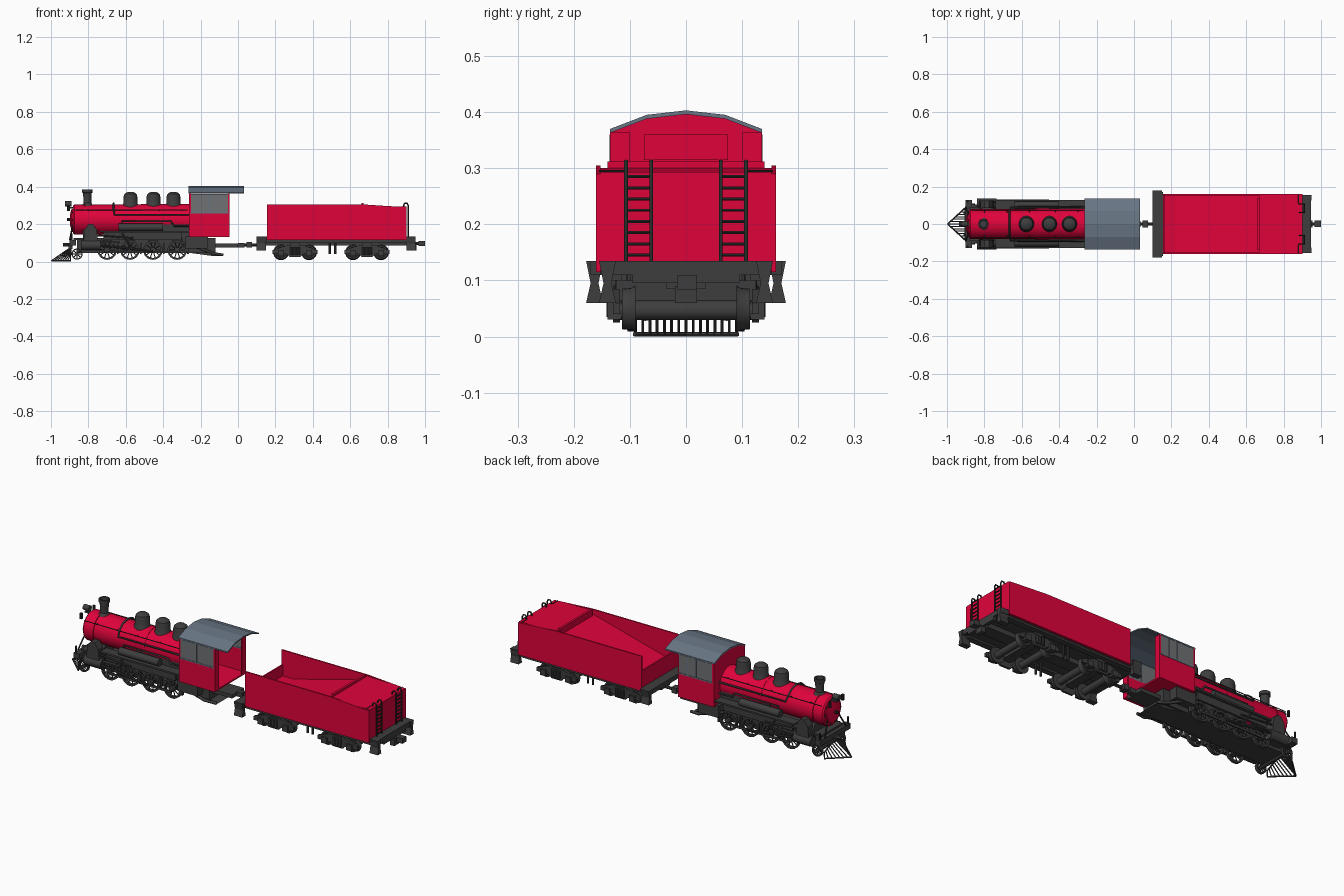
import bpy, bmesh, math
from mathutils import Vector

if "Cube" in bpy.data.objects:
    bpy.data.objects.remove(bpy.data.objects["Cube"])

def mat(name, c):
    m = bpy.data.materials.new(name)
    m.diffuse_color = (*c, 1)
    m.use_nodes = True
    m.node_tree.nodes["Principled BSDF"].inputs["Base Color"].default_value = m.diffuse_color
    return m

RED = mat("red paint", (0.74, 0.001, 0.043))
DARK = mat("dark grey iron", (0.048, 0.048, 0.048))
BLACK = mat("black fittings", (0.02, 0.024, 0.023))
SLATE = mat("slate roof", (0.14, 0.18, 0.235))
GLASS = mat("window grey", (0.16, 0.165, 0.175))

def finish(name, bm, m):
    bmesh.ops.remove_doubles(bm, verts=bm.verts, dist=1e-6)
    bmesh.ops.recalc_face_normals(bm, faces=bm.faces)
    me = bpy.data.meshes.new(name)
    bm.to_mesh(me)
    bm.free()
    me.materials.append(m)
    ob = bpy.data.objects.new(name, me)
    bpy.context.collection.objects.link(ob)
    return ob

def prism(name, pts, axis, a, b, m):
    """Extrude a 2D outline along an axis from a to b."""
    put = {'x': lambda p, t: (t, p[0], p[1]), 'y': lambda p, t: (p[0], t, p[1]),
           'z': lambda p, t: (p[0], p[1], t)}[axis]
    bm = bmesh.new()
    v = [[bm.verts.new(put(p, t)) for p in pts] for t in (a, b)]
    n = len(pts)
    bm.faces.new(v[0])
    bm.faces.new(v[1])
    for i in range(n):
        j = (i + 1) % n
        bm.faces.new((v[0][i], v[0][j], v[1][j], v[1][i]))
    return finish(name, bm, m)

def box(name, x0, x1, y0, y1, z0, z1, m=DARK):
    return prism(name, [(x0, y0), (x1, y0), (x1, y1), (x0, y1)], 'z', z0, z1, m)

def lathe(name, prof, org, axis, m=DARK, n=24, closed=False):
    """Revolve (radius, height) points about an axis through org."""
    q = Vector((0, 0, 1)).rotation_difference(Vector(axis).normalized())
    bm = bmesh.new()
    rings = []
    for r, h in prof:
        cnt = 1 if r == 0 else n
        rings.append([bm.verts.new(Vector(org) + q @ Vector((r * math.cos(2 * math.pi * i / n),
                      r * math.sin(2 * math.pi * i / n), h))) for i in range(cnt)])
    pairs = list(zip(rings, rings[1:])) + ([(rings[-1], rings[0])] if closed else [])
    for A, B in pairs:
        for i in range(n):
            j = (i + 1) % n
            f = [A[i % len(A)], A[j % len(A)], B[j % len(B)], B[i % len(B)]]
            bm.faces.new(list(dict.fromkeys(f)))
    ob = finish(name, bm, m)
    bpy.ops.object.select_all(action='DESELECT')
    ob.select_set(True)
    bpy.context.view_layer.objects.active = ob
    bpy.ops.object.shade_smooth_by_angle(angle=math.radians(35))
    return ob

def rod(name, p, q, r, m=DARK, n=8):
    d = Vector(q) - Vector(p)
    return lathe(name, [(0, 0), (r, 0), (r, d.length), (0, d.length)], p, d, m, n)

def pipe(name, pts, r, m=DARK):
    cu = bpy.data.curves.new(name, 'CURVE')
    cu.dimensions, cu.bevel_depth, cu.bevel_resolution, cu.use_fill_caps = '3D', r, 1, True
    sp = cu.splines.new('POLY')
    sp.points.add(len(pts) - 1)
    for k, p in enumerate(pts):
        sp.points[k].co = (*p, 1)
    cu.materials.append(m)
    bpy.context.collection.objects.link(bpy.data.objects.new(name, cu))

def spoked_wheel(x, s, z, r, n=10):
    y = s * 0.088
    lathe("wheel_rim", [(r * .8, 0), (r, 0), (r, .016), (r * .8, .016)], (x, y, z), (0, s, 0), closed=True)
    rod("wheel_hub", (x, y, z), (x, y + s * .022, z), r * .3, DARK, 12)
    for i in range(n):
        a = 2 * math.pi * i / n
        rod("wheel_spoke", (x, y + s * .008, z), (x + r * .85 * math.cos(a), y + s * .008, z + r * .85 * math.sin(a)), .003, DARK, 5)

# boiler, bands and smokebox door
lathe("boiler", [(0, -.9), (.03, -.898), (.058, -.89), (.058, -.882), (.074, -.882), (.08, -.875),
                 (.08, -.56), (.083, -.5), (.083, -.25), (0, -.25)], (0, 0, .224), (1, 0, 0), RED, 32)
for x in (-.82, -.51):
    lathe("boiler_band", [(.078, 0), (.0845, 0), (.0845, .006), (.078, .006)], (x, 0, .224), (1, 0, 0), RED, 32, True)
for i in range(10):
    a = math.pi * i / 5
    p = (-.887, .066 * math.cos(a), .224 + .066 * math.sin(a))
    rod("door_clamp", p, (-.878, p[1], p[2]), .004, BLACK, 6)
rod("door_handle", (-.915, 0, .224), (-.89, 0, .224), .008, BLACK)

# chimney and domes
lathe("chimney", [(.036, .292), (.026, .305), (.021, .312), (.023, .365), (.028, .368), (.028, .385),
                  (.02, .385), (.018, .33), (0, .33)], (-.805, 0, 0), (0, 0, 1))
for x in (-.575, -.452, -.345):
    lathe("dome", [(.045, .28), (.041, .305), (.037, .312), (.037, .345), (.033, .36), (.022, .369), (0, .373)],
          (x, 0, 0), (0, 0, 1))

# headlamp and front brackets
rod("headlamp", (-.925, 0, .308), (-.89, 0, .308), .015, DARK, 16)
box("lamp_bracket", -.915, -.86, -.012, .012, .284, .292, DARK)

# underframe, saddle and firebox
box("main_frame", -.86, -.12, -.072, .072, .045, .125)
box("firebox", -.56, -.25, -.078, .078, .08, .2)
prism("cylinder_saddle", [(-.115, .06), (.115, .06), (.115, .12), (.07, .17), (-.07, .17), (-.115, .12)], 'x', -.83, -.75, DARK)
box("front_beam", -.9, -.865, -.128, .128, .085, .115)
box("front_deck", -.88, -.8, -.09, .09, .115, .125)
box("rear_frame", -.16, 0, -.05, .05, .075, .095)
for s in (-1, 1):
    # valve chests, cylinders and running boards
    prism("valve_chest", [(-.83, .07), (-.745, .07), (-.755, .17), (-.775, .2), (-.8, .2), (-.82, .17)], 'y', s * .085, s * .125, DARK)
    rod("steam_cylinder", (-.84, s * .108, .088), (-.735, s * .108, .088), .027, DARK, 20)
    box("running_board", -.74, -.26, *sorted((s * .075, s * .128)), .155, .164)
    box("board_valance", -.72, -.3, *sorted((s * .1, s * .112)), .115, .157)
    rod("air_tank", (-.64, s * .1, .183), (-.4, s * .1, .183), .02, DARK, 16)
    rod("deck_brace", (-.885, s * .05, .19), (-.9, s * .09, .115), .004, BLACK)
    rod("front_post", (-.89, s * .12, .08), (-.89, s * .12, .15), .005, BLACK)
    rod("marker_lamp", (-.905, s * .055, .27), (-.905, s * .055, .3), .008, BLACK)
    # wheels and rods
    for x in (-.70, -.578, -.455, -.325):
        spoked_wheel(x, s, .061, .052)
        box("axle_spring", x - .03, x + .03, *sorted((s * .07, s * .09)), .112, .125)
        box("brake_shoe", x + .053, x + .062, *sorted((s * .088, s * .104)), .04, .1)
    spoked_wheel(-.86, s, .04, .03, 8)
    box("side_rod", -.705, -.32, *sorted((s * .112, s * .119)), .045, .057)
    rod("main_rod", (-.74, s * .124, .088), (-.455, s * .124, .055), .006)
    box("crosshead_guide", -.74, -.63, *sorted((s * .105, s * .12)), .1, .107)
    rod("valve_link", (-.62, s * .12, .15), (-.56, s * .122, .06), .005)
    rod("valve_rod", (-.75, s * .118, .14), (-.56, s * .118, .125), .005)
    # handrail and boiler pipes
    rod("handrail", (-.87, s * .074, .275), (-.27, s * .074, .275), .0025, BLACK, 6)
    for x in (-.8, -.68, -.56, -.42, -.3):
        rod("rail_stanchion", (x, s * .055, .27), (x, s * .074, .275), .003, BLACK, 5)
    pipe("boiler_pipe", [(-.665, 0, .312), (-.665, s * .04, .303), (-.665, s * .07, .278), (-.66, s * .088, .25),
                         (-.26, s * .09, .25)], .005, DARK)
    pipe("feed_pipe", [(-.62, s * .09, .165), (-.62, s * .092, .215), (-.36, s * .092, .215), (-.34, s * .092, .19),
                       (-.26, s * .092, .19)], .005, DARK)
    # pipes and steps under the cab
    pipe("injector_pipe", [(-.3, s * .1, .1), (-.2, s * .1, .07), (-.14, s * .09, .045), (-.08, s * .07, .035)], .008)
    box("cab_support", -.28, -.16, *sorted((s * .07, s * .12)), .07, .135)

# leading and driving axles
for x, z in ((-.86, .04), (-.70, .061), (-.578, .061), (-.455, .061), (-.325, .061)):
    rod("axle", (x, -.09, z), (x, .09, z), .01)
prism("ash_pan", [(-.3, .08), (-.25, .045), (-.14, .03), (-.08, .03), (-.14, .045), (-.2, .09)], 'y', -.06, .06, DARK)

# slatted pilot
for i in range(-7, 8):
    t = i / 7
    rod("pilot_slat", (-.996 + .1 * abs(t), .09 * t, .005), (-.895, .09 * t, .075 - .04 * abs(t)), .003, DARK, 6)
for s in (-1, 1):
    rod("pilot_rail", (-.996, 0, .004), (-.896, s * .092, .004), .004)
    rod("pilot_rib", (-.895, 0, .075), (-.895, s * .09, .035), .004)
box("pilot_top", -.905, -.885, -.075, .075, .066, .088)
rod("front_coupler", (-.935, 0, .09), (-.89, 0, .09), .01)

# cab walls, windows, floor and arched roof
arch = [(-.135, .363), (-.07, .388), (0, .396), (.07, .388), (.135, .363)]
prism("cab_front_wall", [(-.134, .13)] + arch + [(.134, .13)], 'x', -.262, -.254, RED)
box("cab_front_panel", -.254, -.25, -.075, .075, .315, .36, RED)
box("cab_floor", -.26, -.045, -.13, .13, .13, .138, RED)
box("boiler_backhead", -.255, -.2, -.07, .07, .138, .29, RED)
for s in (-1, 1):
    ya = sorted((s * .128, s * .135))
    box("cab_side", -.26, -.045, *ya, .13, .26, RED)
    box("cab_window", -.255, -.05, *sorted((s * .13, s * .1345)), .26, .362, GLASS)
    for x in (-.26, -.053):
        box("cab_post", x, x + .008, *ya, .26, .364, RED)
    for x in (-.205, -.155, -.105):
        box("window_bar", x - .002, x + .002, *sorted((s * .128, s * .1365)), .262, .36, SLATE)
    box("window_sill", -.255, -.05, *sorted((s * .128, s * .137)), .257, .263, SLATE)
    box("cab_back_strip", -.053, -.045, *sorted((s * .1, s * .135)), .13, .364, RED)
prism("cab_roof", arch + [(y, z + .007) for y, z in reversed(arch)], 'x', -.265, .032, SLATE)

# couplers
rod("draw_bar", (-.02, 0, .088), (.12, 0, .088), .008)
box("engine_coupler", .0, .035, -.015, .015, .075, .1)
box("tender_coupler", .045, .075, -.018, .018, .075, .105)
rod("rear_draw_bar", (.92, 0, .097), (.98, 0, .097), .008)
box("rear_coupler", .965, 1.0, -.015, .02, .083, .11)
box("rear_coupler_box", .93, .955, -.02, .02, .06, .09)

# tender tank with sloping coal floor and low front wall
prism("tender_tank", [(.16, .115), (.9, .115), (.9, .293), (.67, .3), (.67, .28), (.23, .165), (.16, .165)], 'y', -.152, .152, RED)
box("tender_front_wall", .155, .163, -.152, .152, .115, .225, RED)
box("bunker_back_wall", .66, .672, -.14, .14, .25, .312, RED)
for s in (-1, 1):
    prism("tender_side", [(.155, .115), (.9, .115), (.9, .29), (.67, .305), (.155, .305)], 'y', s * .152, s * .16, RED)
    # ladders over the rear edge
    for y in (.062, .107):
        pipe("ladder_rail", [(.91, s * y, .125), (.91, s * y, .3), (.904, s * y, .312), (.892, s * y, .312),
                             (.886, s * y, .303), (.886, s * y, .29)], .004, BLACK)
    for i in range(8):
        z = .145 + i * .02
        rod("ladder_rung", (.91, s * .062, z), (.91, s * .107, z), .003, BLACK, 6)
    rod("rear_grab_rail", (.88, s * .11, .295), (.88, s * .155, .295), .002, BLACK, 6)
    # corner steps with waisted outline
    for x in (.1, .9):
        y = .178 if x < .5 else .155
        prism("corner_step", [(s * (y - .03), .06), (s * y, .06), (s * (y - .008), .095), (s * y, .135),
                              (s * (y - .03), .135), (s * (y - .022), .095)], 'x', x, x + .05, DARK)
    box("frame_sill", .13, .92, *sorted((s * .115, s * .148)), .1, .118)

# tender frame and end beams
box("tender_floor", .12, .93, -.15, .15, .11, .114)
box("centre_sill", .12, .93, -.035, .035, .085, .112)
box("front_end_beam", .1, .154, -.17, .17, .11, .135)
box("rear_end_beam", .901, .945, -.152, .152, .11, .135)
box("rear_buffer_plate", .925, .945, -.095, .095, .095, .118)
for x in (.49, .52):
    for s in (-1, 1):
        rod("drain_pipe", (x, s * .1, .04), (x, s * .1, .115), .006)

# four-wheel trucks
for cx in (.305, .69):
    box("truck_bolster", cx - .025, cx + .025, -.125, .125, .055, .1)
    for s in (-1, 1):
        prism("truck_side_frame", [(cx - .12, .04), (cx - .045, .04), (cx - .03, .025), (cx + .03, .025), (cx + .045, .04),
              (cx + .12, .04), (cx + .12, .06), (cx + .05, .085), (cx - .05, .085), (cx - .12, .06)], 'y', s * .118, s * .13, DARK)
        for dx in (-.018, 0, .018):
            rod("truck_spring", (cx + dx, s * .134, .035), (cx + dx, s * .134, .078), .008, DARK)
    for x in (cx - .075, cx + .075):
        rod("truck_axle", (x, -.12, .047), (x, .12, .047), .018, DARK, 16)
        for s in (-1, 1):
            lathe("truck_wheel", [(0, 0), (.042, 0), (.038, .006), (.036, .024), (.028, .024), (.024, .018), (0, .018)],
                  (x, s * .09, .049), (0, s, 0))
            box("axle_box", x - .016, x + .016, *sorted((s * .115, s * .14)), .03, .062)
